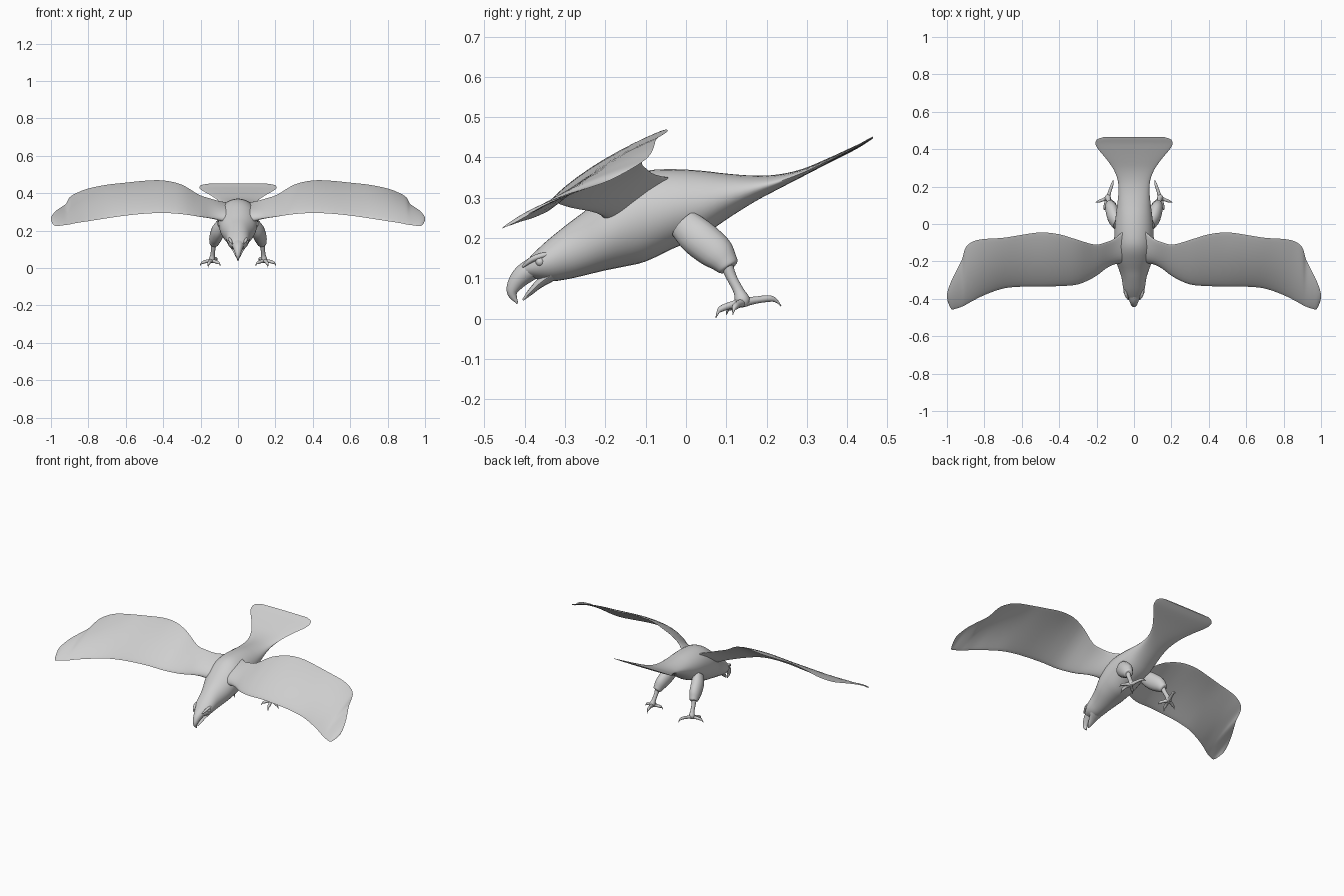
import bpy, bmesh, math
from mathutils import Vector

grey = bpy.data.materials.new("plain_grey")
grey.diffuse_color = (0.62, 0.62, 0.62, 1)


def resample(rows, n):
    """Smooth curve through rows of numbers, n steps per span."""
    out = []
    for i in range(len(rows) - 1):
        a, b = rows[max(i - 1, 0)], rows[i]
        c, d = rows[i + 1], rows[min(i + 2, len(rows) - 1)]
        for k in range(n):
            t = k / n
            out.append([0.5 * (2 * q + (r - p) * t + (2 * p - 5 * q + 4 * r - s) * t * t
                               + (3 * q - p - 3 * r + s) * t ** 3)
                        for p, q, r, s in zip(a, b, c, d)])
    out.append(list(rows[-1]))
    return out


def loft(name, rings, mirror=False):
    """Skin a list of rings, cap both ends, optionally mirror across x."""
    bm = bmesh.new()
    vs = [[bm.verts.new(p) for p in ring] for ring in rings]
    m = len(rings[0])
    for a, b in zip(vs, vs[1:]):
        for j in range(m):
            bm.faces.new((a[j], a[(j + 1) % m], b[(j + 1) % m], b[j]))
    bm.faces.new(vs[0])
    bm.faces.new(vs[-1])
    bmesh.ops.recalc_face_normals(bm, faces=bm.faces)
    return finish(name, bm, mirror)


def finish(name, bm, mirror):
    me = bpy.data.meshes.new(name)
    bm.to_mesh(me)
    bm.free()
    me.materials.append(grey)
    ob = bpy.data.objects.new(name, me)
    bpy.context.collection.objects.link(ob)
    if mirror:
        ob.modifiers.new("mirror", 'MIRROR')
    bpy.ops.object.select_all(action='DESELECT')
    ob.select_set(True)
    bpy.context.view_layer.objects.active = ob
    bpy.ops.object.shade_smooth_by_angle(angle=math.radians(50))
    return ob


def tube(name, rows, ref, mirror=False, sides=12, n=4):
    """Rows are x, y, z, radius along ref, radius across ref."""
    rows = resample(rows, n)
    pts = [Vector(r[:3]) for r in rows]
    rings = []
    for i, p in enumerate(pts):
        t = (pts[min(i + 1, len(pts) - 1)] - pts[max(i - 1, 0)]).normalized()
        u = Vector(ref)
        u = (u - t * u.dot(t)).normalized()
        v = t.cross(u)
        ang = [2 * math.pi * j / sides for j in range(sides)]
        rings.append([p + u * rows[i][3] * math.cos(a) + v * rows[i][4] * math.sin(a) for a in ang])
    return loft(name, rings, mirror)


# Head, body and tail in one sweep: y, top z, bottom z, half width
body = [(-.408, .128, .108, .016), (-.39, .150, .103, .036), (-.36, .180, .096, .053),
        (-.33, .206, .093, .060), (-.29, .238, .099, .066), (-.25, .268, .108, .078),
        (-.20, .310, .120, .096), (-.15, .347, .130, .104), (-.10, .367, .142, .106),
        (-.03, .371, .175, .104), (.04, .367, .205, .098), (.10, .360, .246, .090),
        (.17, .355, .290, .083), (.23, .358, .322, .086), (.29, .372, .353, .108),
        (.35, .397, .384, .150), (.40, .420, .409, .192), (.43, .434, .425, .206),
        (.452, .446, .439, .198), (.464, .452, .447, .165)]
rings = []
for y, top, bot, w in resample(body, 3):
    mid, h = (top + bot) / 2, (top - bot) / 2
    rings.append([(w * math.cos(a), y, mid + h * math.sin(a))
                  for a in [2 * math.pi * j / 32 for j in range(32)]])
loft("body_and_tail", rings)

# Wings: x, leading y, leading z, trailing y, trailing z, half thickness
wing = [(.04, -.205, .245, -.02, .345, .050), (.10, -.212, .258, -.075, .357, .030),
        (.15, -.238, .267, -.098, .372, .017), (.21, -.283, .275, -.110, .392, .013),
        (.30, -.323, .288, -.085, .445, .011), (.40, -.332, .294, -.055, .468, .010),
        (.50, -.335, .290, -.045, .466, .009), (.60, -.335, .280, -.058, .456, .008),
        (.70, -.345, .266, -.074, .445, .007), (.80, -.380, .250, -.080, .425, .006),
        (.86, -.410, .241, -.093, .402, .005), (.90, -.432, .233, -.125, .378, .005),
        (.92, -.442, .230, -.190, .343, .004), (.95, -.452, .226, -.250, .322, .004),
        (.975, -.456, .224, -.300, .304, .003), (.992, -.425, .238, -.345, .284, .003),
        (1.0, -.395, .255, -.375, .268, .001)]
rings = []
for x, ly, lz, ty, tz, th in resample(wing, 3):
    dy, dz = ty - ly, tz - lz
    chord = math.hypot(dy, dz) or 1
    ring = []
    for j in range(24):
        a = 2 * math.pi * j / 24
        c = (1 - math.cos(a)) / 2
        off = math.sin(a) * th * (1 - .65 * c) + .04 * chord * 4 * c * (1 - c) * min(1, x * 2)
        ring.append((x, ly + dy * c - dz / chord * off, lz + dz * c + dy / chord * off))
    rings.append(ring)
loft("wing", rings, True)

# Hooked upper beak and slender lower jaw
X, Z = (1, 0, 0), (0, 0, 1)
tube("upper_beak", [(0, -.375, .128, .036, .027), (0, -.405, .108, .027, .025),
                    (0, -.425, .084, .018, .019), (0, -.431, .062, .011, .012),
                    (0, -.418, .038, .002, .002)], X)
tube("lower_jaw", [(0, -.335, .108, .040, .016), (0, -.365, .086, .026, .011),
                   (0, -.388, .064, .015, .007), (0, -.405, .046, .003, .002)], X)

# Brow ridges and eyes
tube("brow", [(.030, -.405, .129, .003, .003), (.041, -.382, .147, .008, .007),
              (.047, -.355, .157, .008, .007), (.048, -.328, .162, .002, .002)], X, True)
bm = bmesh.new()
bmesh.ops.create_uvsphere(bm, u_segments=16, v_segments=10, radius=.011)
bmesh.ops.translate(bm, vec=(.046, -.362, .141), verts=bm.verts)
finish("eye", bm, True)

# Legs: feathered thigh ending in a cuff, then bare shank
tube("thigh", [(.085, -.005, .235, .028, .040), (.104, .030, .202, .036, .047),
               (.119, .074, .166, .034, .044), (.126, .096, .141, .028, .033),
               (.129, .105, .127, .023, .026), (.130, .107, .124, .012, .012)], X, True, 16)
tube("shank", [(.128, .098, .140, .016, .017), (.132, .112, .105, .012, .013),
               (.136, .130, .070, .012, .013), (.140, .140, .045, .017, .019),
               (.141, .142, .030, .010, .010)], X, True)

# Toes with curved claws: mid-toe point, claw base, claw tip
toes = {"middle_toe": ((.150, .112, .034), (.156, .088, .025), (.160, .074, .002)),
        "outer_toe": ((.165, .130, .036), (.186, .122, .030), (.204, .116, .010)),
        "inner_toe": ((.122, .122, .034), (.106, .110, .028), (.094, .100, .010)),
        "hind_toe": ((.130, .172, .046), (.118, .208, .050), (.110, .236, .031))}
for name, (mid, base, tip) in toes.items():
    hook = [(b * .4 + t * .6) for b, t in zip(base, tip)]
    hook[2] += .005
    tube(name, [(.140, .140, .040, .012, .012), (*mid, .009, .009), (*base, .008, .008),
                (*hook, .004, .004), (*tip, .001, .001)], Z if name != "middle_toe" else X, True, 10)
